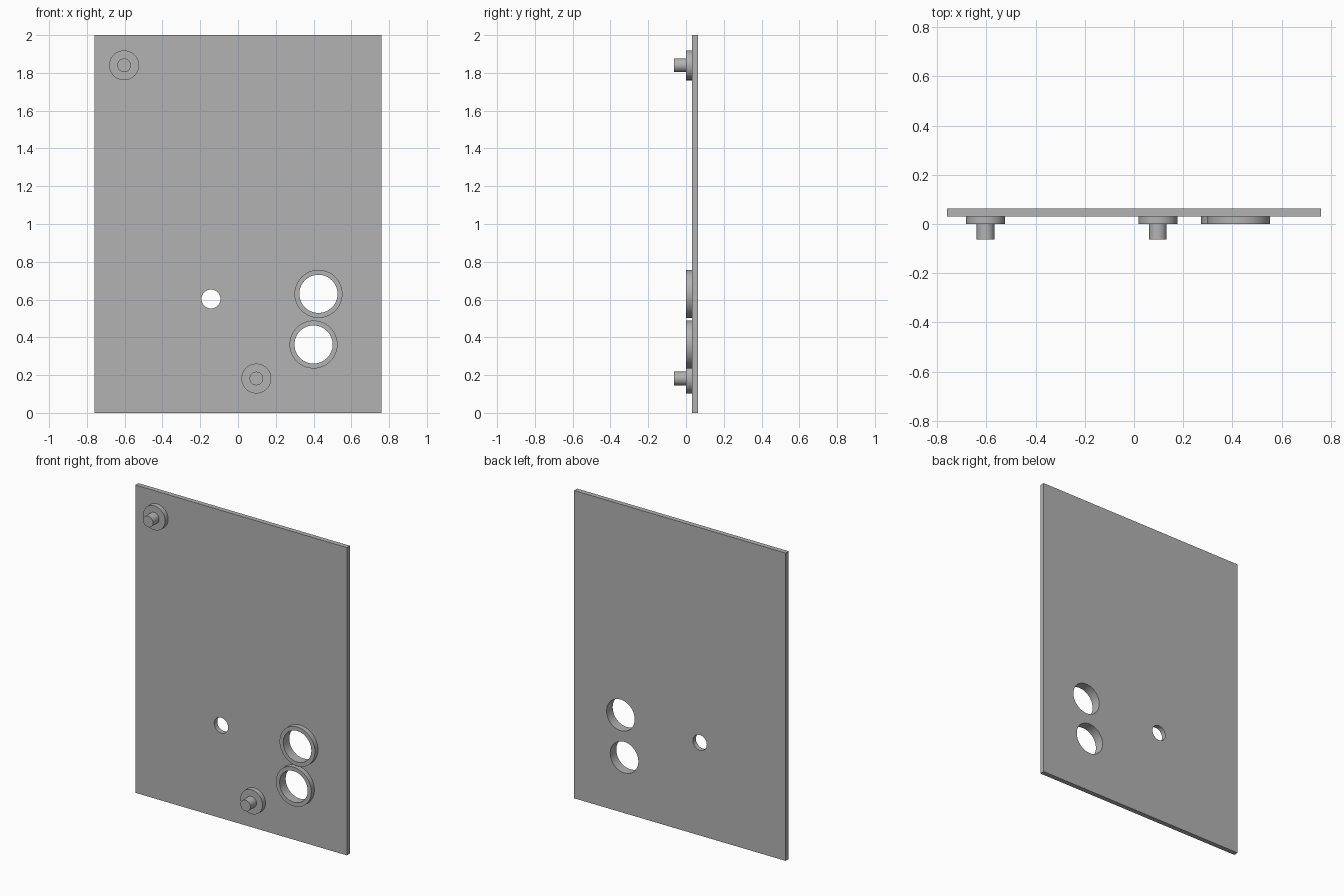
import bpy
import bmesh
from math import cos, sin, tau
from mathutils import Vector

if "Cube" in bpy.data.objects:
    bpy.data.objects.remove(bpy.data.objects["Cube"])

SEGMENTS = 64
TIP, FACE, PLATE_FRONT, PLATE_BACK = -0.0625, 0.0, 0.0313, 0.0625
HALF_WIDTH, HEIGHT = 0.76, 2.0
RING_IN, RING_OUT = 0.101, 0.127
RINGS = {"upper_ring": (0.426, 0.63), "lower_ring": (0.40, 0.362)}
PEGS = {"upper_peg": (-0.603, 1.84), "lower_peg": (0.097, 0.182)}
SMALL_HOLE = (-0.143, 0.603)

grey = bpy.data.materials.new("plain grey")
grey.use_nodes = True
grey.diffuse_color = (0.45, 0.45, 0.45, 1)
grey.node_tree.nodes["Principled BSDF"].inputs["Base Color"].default_value = grey.diffuse_color


def finish(name, bm):
    bmesh.ops.recalc_face_normals(bm, faces=bm.faces)
    mesh = bpy.data.meshes.new(name)
    bm.to_mesh(mesh)
    bm.free()
    mesh.materials.append(grey)
    obj = bpy.data.objects.new(name, mesh)
    bpy.context.collection.objects.link(obj)
    return obj


def smooth(obj):
    bpy.ops.object.select_all(action="DESELECT")
    obj.select_set(True)
    bpy.context.view_layer.objects.active = obj
    bpy.ops.object.shade_smooth_by_angle()


def lathe(name, profile, centre):
    """Turn a closed (radius, y) profile about a y-parallel axis."""
    bm = bmesh.new()
    x, z = centre
    loops = []
    for r, y in profile:
        loops.append([bm.verts.new((x + r * cos(tau * i / SEGMENTS), y,
                                    z + r * sin(tau * i / SEGMENTS)))
                      for i in range(SEGMENTS)])
    for a, b in zip(loops, loops[1:] + loops[:1]):
        for i in range(SEGMENTS):
            j = (i + 1) % SEGMENTS
            bm.faces.new((a[i], a[j], b[j], b[i]))
    bmesh.ops.remove_doubles(bm, verts=bm.verts, dist=1e-5)
    return finish(name, bm)


# Flat panel
bm = bmesh.new()
bmesh.ops.create_cube(bm, size=1)
bmesh.ops.scale(bm, vec=(2 * HALF_WIDTH, PLATE_BACK - PLATE_FRONT, HEIGHT), verts=bm.verts)
bmesh.ops.translate(bm, vec=Vector((0, (PLATE_FRONT + PLATE_BACK) / 2, HEIGHT / 2)), verts=bm.verts)
panel = finish("panel", bm)

# Through holes in the panel
holes = [(c, RING_IN) for c in RINGS.values()] + [(SMALL_HOLE, 0.05)]
for centre, r in holes:
    cutter = lathe("hole_cutter", [(0, -0.2), (r, -0.2), (r, 0.2), (0, 0.2)], centre)
    cutter.hide_render = True
    cut = panel.modifiers.new("hole", "BOOLEAN")
    cut.operation = "DIFFERENCE"
    cut.solver = "EXACT"
    cut.object = cutter
    bpy.context.view_layer.objects.active = panel
    bpy.ops.object.modifier_apply(modifier=cut.name)
    bpy.data.objects.remove(cutter)
smooth(panel)

# Raised collars around the two large holes
for name, centre in RINGS.items():
    smooth(lathe(name, [(RING_IN, PLATE_FRONT), (RING_IN, FACE),
                        (RING_OUT, FACE), (RING_OUT, PLATE_FRONT)], centre))

# Stepped pegs: wide base with a narrow pin
for name, centre in PEGS.items():
    smooth(lathe(name, [(0, TIP), (0.036, TIP), (0.036, FACE), (0.079, FACE),
                        (0.079, PLATE_FRONT), (0, PLATE_FRONT)], centre))
